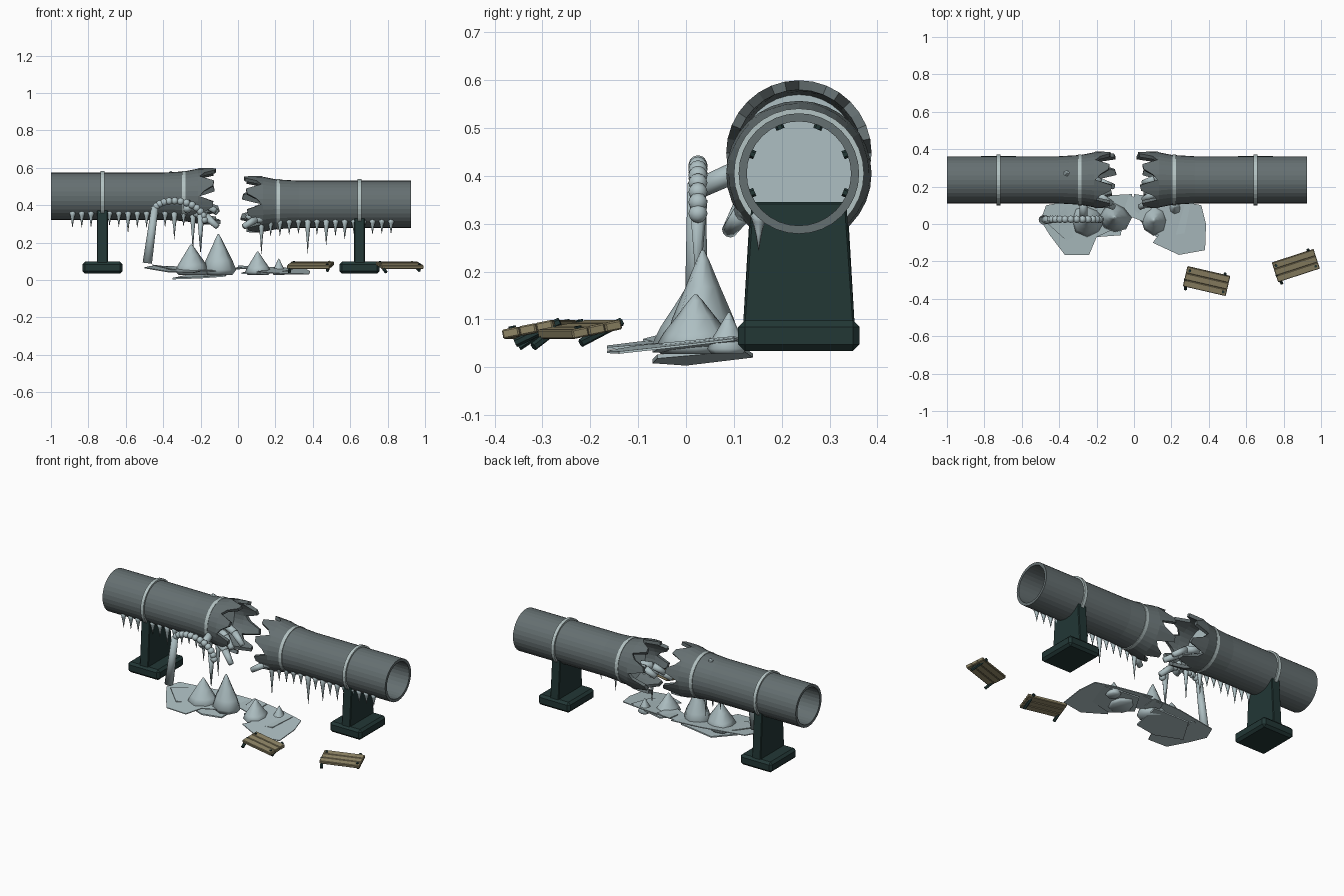
import bpy, bmesh, math, random
from mathutils import Vector, Matrix

random.seed(4)
cube = bpy.data.objects.get("Cube")
if cube:
    bpy.data.objects.remove(cube)


def material(name, r, g, b):
    m = bpy.data.materials.new(name)
    m.use_nodes = True
    m.diffuse_color = (r, g, b, 1)
    m.node_tree.nodes["Principled BSDF"].inputs["Base Color"].default_value = (r, g, b, 1)
    return m


STEEL = material("grey steel", 0.13, 0.16, 0.165)
BAND = material("pale band metal", 0.45, 0.54, 0.54)
ICE = material("pale ice", 0.42, 0.52, 0.54)
GREEN = material("dark green iron", 0.016, 0.038, 0.036)
WOOD = material("dry wood", 0.27, 0.23, 0.13)
PIPE_Y, R, BORE, SIDES = 0.236, 0.126, 0.109, 32


def finish(name, bm, mat, smooth=False):
    bmesh.ops.recalc_face_normals(bm, faces=bm.faces)
    me = bpy.data.meshes.new(name)
    bm.to_mesh(me)
    bm.free()
    me.materials.append(mat)
    if smooth:
        me.polygons.foreach_set("use_smooth", [True] * len(me.polygons))
    ob = bpy.data.objects.new(name, me)
    bpy.context.collection.objects.link(ob)
    return ob


def loft(name, rings, mat, closed=False, smooth=False):
    """Skin a list of equally long point rings."""
    bm = bmesh.new()
    vs = [[bm.verts.new(p) for p in ring] for ring in rings]
    n = len(vs[0])
    pairs = list(zip(vs, vs[1:])) + ([(vs[-1], vs[0])] if closed else [])
    for a, b in pairs:
        for i in range(n):
            j = (i + 1) % n
            bm.faces.new((a[i], a[j], b[j], b[i]))
    if not closed:
        bm.faces.new(vs[0])
        bm.faces.new(vs[-1])
    return finish(name, bm, mat, smooth)


def rod(name, a, b, r1, r2, mat, sides=8, smooth=False):
    a, b = Vector(a), Vector(b)
    d = b - a
    bm = bmesh.new()
    bmesh.ops.create_cone(bm, cap_ends=True, segments=sides, radius1=r1, radius2=r2, depth=d.length)
    rot = d.to_track_quat('Z', 'Y').to_matrix().to_4x4()
    bm.transform(Matrix.Translation((a + b) / 2) @ rot)
    return finish(name, bm, mat, smooth)


def box(name, centre, size, mat, bevel=0.0, top=1.0, rot=(0, 0, 0)):
    bm = bmesh.new()
    bmesh.ops.create_cube(bm, size=1)
    for v in bm.verts:
        k = top if v.co.z > 0 else 1
        v.co = Vector((v.co.x * size[0], v.co.y * size[1] * k, v.co.z * size[2]))
    if bevel:
        bmesh.ops.bevel(bm, geom=bm.edges[:], offset=bevel, segments=1, affect='EDGES')
    ob = finish(name, bm, mat)
    ob.location, ob.rotation_euler = centre, rot
    return ob


def circle(x, z, r, n=SIDES):
    return [(x, PIPE_Y + r * math.cos(math.tau * i / n), z + r * math.sin(math.tau * i / n))
            for i in range(n)]


def tooth_ring(x, z, r, direction, teeth):
    return [(px + direction * t, py, pz) for (px, py, pz), t in zip(circle(x, z, r), teeth)]


def pipe(side, end, root, direction, z, bands):
    # Open tube flaring into a torn, toothed end
    teeth = []
    for _ in range(SIDES // 4):
        k = random.uniform(0.07, 0.115)
        teeth += [0, k, k * 0.92, 0.025]
    f = lambda d: root - direction * d
    rings = [circle(end, z, R), circle(f(0.2), z, R), circle(f(0.08), z, 0.133),
             circle(f(0.01), z, 0.147), tooth_ring(root, z, 0.152, direction, teeth),
             tooth_ring(root, z, 0.132, direction, teeth), circle(f(0.01), z, 0.128),
             circle(f(0.2), z, BORE), circle(end, z, BORE)]
    loft(side + "_torn_pipe", rings, STEEL, closed=True)
    loft(side + "_ice_plug", [circle(f(0.09), z, 0.121), circle(f(0.07), z, 0.123)], ICE)
    # Bands and their inner bolts
    for i, x in enumerate(bands):
        prof = [(-0.01, R - 0.006), (-0.01, 0.136), (0.01, 0.136), (0.01, R - 0.006)]
        loft(f"{side}_pipe_band_{i}", [circle(x + dx, z, r) for dx, r in prof], BAND, closed=True)
    for i in range(8):
        a = math.tau * (i + 0.5) / 8
        u = Vector((0, math.cos(a), math.sin(a)))
        c = Vector((bands[0], PIPE_Y, z))
        rod(f"{side}_band_bolt_{i}", c + u * 0.1, c + u * 0.12, 0.009, 0.009, GREEN, 6)
    # Support under the outer band
    x, top = bands[0], z - 0.06
    box(side + "_support_foot", (x, PIPE_Y, 0.066), (0.215, 0.254, 0.064), GREEN, 0.014)
    box(side + "_support_post", (x, PIPE_Y, (top + 0.09) / 2), (0.058, 0.233, top - 0.09),
        GREEN, 0.004, 0.85)


pipe("right", -1, -0.205, 1, 0.448, (-0.725, -0.29))
pipe("left", 0.925, 0.125, -1, 0.405, (0.65, 0.215))


# Icicles along the front lower edge of each pipe
def icicle(name, x, top, length):
    y, r = 0.152, 0.018
    prof = [(0, 0.35), (0.012, 1), (0.3 * length, 0.72), (0.6 * length, 0.36), (length, 0.04)]
    rings = [[(x + r * k * math.cos(math.tau * i / 7), y + r * k * math.sin(math.tau * i / 7), top - d)
              for i in range(7)] for d, k in prof]
    loft(name, rings, ICE, smooth=True)


for side, start, count, top, long in (
        ("right", -0.885, 15, 0.372, {3: 0.11, 6: 0.12, 11: 0.155, 13: 0.22}),
        ("left", 0.125, 15, 0.328, {0: 0.19, 5: 0.185, 7: 0.14, 9: 0.11})):
    for i in range(count):
        length = long.get(i, random.uniform(0.075, 0.095))
        icicle(f"{side}_icicle_{i}", start + i * 0.0495, top, length)

# Frozen fingers of water coming out of the torn ends
fingers = [((-0.25, 0.19, 0.41), (-0.12, 0.11, 0.37)), ((-0.23, 0.15, 0.36), (-0.11, 0.09, 0.285)),
           ((-0.25, 0.25, 0.42), (-0.11, 0.2, 0.36)), ((0.17, 0.2, 0.38), (0.05, 0.13, 0.33)),
           ((0.16, 0.15, 0.33), (0.03, 0.09, 0.285)), ((0.17, 0.26, 0.39), (0.05, 0.22, 0.34))]
for i, (a, b) in enumerate(fingers):
    mid = (Vector(a) + Vector(b)) / 2 + Vector((0, 0, 0.018))
    rod(f"ice_finger_{i}_base", a, mid, 0.022, 0.021, ICE, 10, True)
    rod(f"ice_finger_{i}_tip", mid, b, 0.021, 0.016, ICE, 10, True)

# Frozen spout: leg, beaded arch and link to the pipe
rod("spout_leg", (-0.485, 0.022, 0.09), (-0.445, 0.022, 0.385), 0.025, 0.019, ICE, 12, True)
for i in range(13):
    t = i / 12
    a = math.pi * (0.93 - 0.9 * t)
    bm = bmesh.new()
    bmesh.ops.create_icosphere(bm, subdivisions=2, radius=0.02)
    bm.transform(Matrix.Translation((-0.315 + 0.135 * math.cos(a), 0.025,
                                     0.365 + 0.068 * math.sin(a) - 0.05 * t * t)))
    finish(f"spout_bead_{i}", bm, ICE, True)
rod("spout_link", (-0.27, 0.03, 0.375), (-0.27, 0.13, 0.42), 0.021, 0.023, ICE, 10, True)
rod("spout_drip", (-0.2, 0.025, 0.35), (-0.2, 0.025, 0.15), 0.02, 0.002, ICE, 7, True)

# Lump of snow on top of the pipe
bm = bmesh.new()
bmesh.ops.create_icosphere(bm, subdivisions=1, radius=0.018)
bm.transform(Matrix.Translation((-0.36, 0.27, 0.566)))
finish("snow_lump", bm, ICE)


# Broken ice sheets on the ground
def sheet(name, outline, z0, sx, sy, thick=0.005):
    top = [(x, y, z0 + sx * x + sy * y) for x, y in outline]
    loft(name, [top, [(x, y, z - thick) for x, y, z in top]], ICE)


sheet("right_ice_sheet", [(-0.47, 0.1), (-0.5, 0.02), (-0.45, -0.06), (-0.37, -0.165), (-0.24, -0.165),
                          (-0.2, -0.07), (-0.09, -0.02), (-0.01, 0.08), (-0.01, 0.16), (-0.2, 0.15)],
      0.051, -0.03, 0.1)
sheet("left_ice_sheet", [(0.0, 0.16), (0.0, 0.08), (0.13, -0.06), (0.1, -0.1), (0.24, -0.165),
                         (0.38, -0.14), (0.385, 0.0), (0.36, 0.1), (0.22, 0.13)], 0.06, -0.03, 0.11)
sheet("right_tilted_slab", [(-0.35, 0), (-0.2, -0.07), (-0.07, -0.06), (-0.05, 0.12), (-0.27, 0.14)],
      0.036, 0.07, 0.08, 0.008)
sheet("left_tilted_slab", [(0.02, 0.03), (0.12, -0.07), (0.27, -0.05), (0.3, 0.1), (0.08, 0.14)],
      0.036, 0.07, 0.08, 0.008)
sheet("side_ice_slab", [(-0.46, 0.0), (-0.36, -0.09), (-0.24, -0.02), (-0.33, 0.12)], 0.0, -0.18, 0.06)
sheet("middle_ice_slab", [(-0.12, 0.02), (-0.02, 0.04), (0.08, 0.0), (0.1, 0.14), (-0.08, 0.15)],
      0.06, 0.08, 0.06)

# Ice mounds with concave, slightly uneven flanks
mounds = [("wide", -0.25, 0.02, 0.095, 0.19), ("tall", -0.105, 0.035, 0.085, 0.245),
          ("low", 0.105, 0.02, 0.08, 0.152), ("small", 0.218, 0.09, 0.042, 0.115)]
for name, x, y, r, peak in mounds:
    wobble = [random.uniform(0.82, 1.12) for _ in range(8)]
    rings = []
    for h, k in ((0, 0.8), (0.12, 1), (0.35, 0.8), (0.65, 0.45), (0.9, 0.17), (1, 0.04)):
        rings.append([(x + r * k * w * math.cos(math.tau * i / 8),
                       y + r * k * w * math.sin(math.tau * i / 8), 0.028 + (peak - 0.028) * h)
                      for i, w in enumerate(wobble)])
    loft(name + "_ice_mound", rings, ICE, smooth=True)

# Fallen wooden boards with iron pegs
for n, (x, y, turn) in enumerate(((0.388, -0.305, -13), (0.865, -0.222, 18))):
    spin = Matrix.Rotation(math.radians(turn), 4, 'Z') @ Matrix.Rotation(math.radians(11), 4, 'X')
    place = Matrix.Translation((x, y, 0.079)) @ spin
    for i in (-1, 0, 1):
        box(f"board_{n}_plank_{i + 1}", place @ Vector((0, i * 0.037, 0)), (0.235, 0.036, 0.02),
            WOOD, 0.003, rot=spin.to_euler())
    for i in (-1, 1):
        a = place @ Vector((i * 0.1, -0.055 + i * 0.02, -0.022))
        b = place @ Vector((i * 0.1 - 0.012, 0.025 + i * 0.04, 0.004))
        rod(f"board_{n}_peg_{i}", a, b, 0.009, 0.009, GREEN, 6)
        rod(f"board_{n}_stud_{i}", place @ Vector((i * 0.1, -i * 0.035, 0)),
            place @ Vector((i * 0.1, -i * 0.035, 0.014)), 0.008, 0.008, GREEN, 6)
